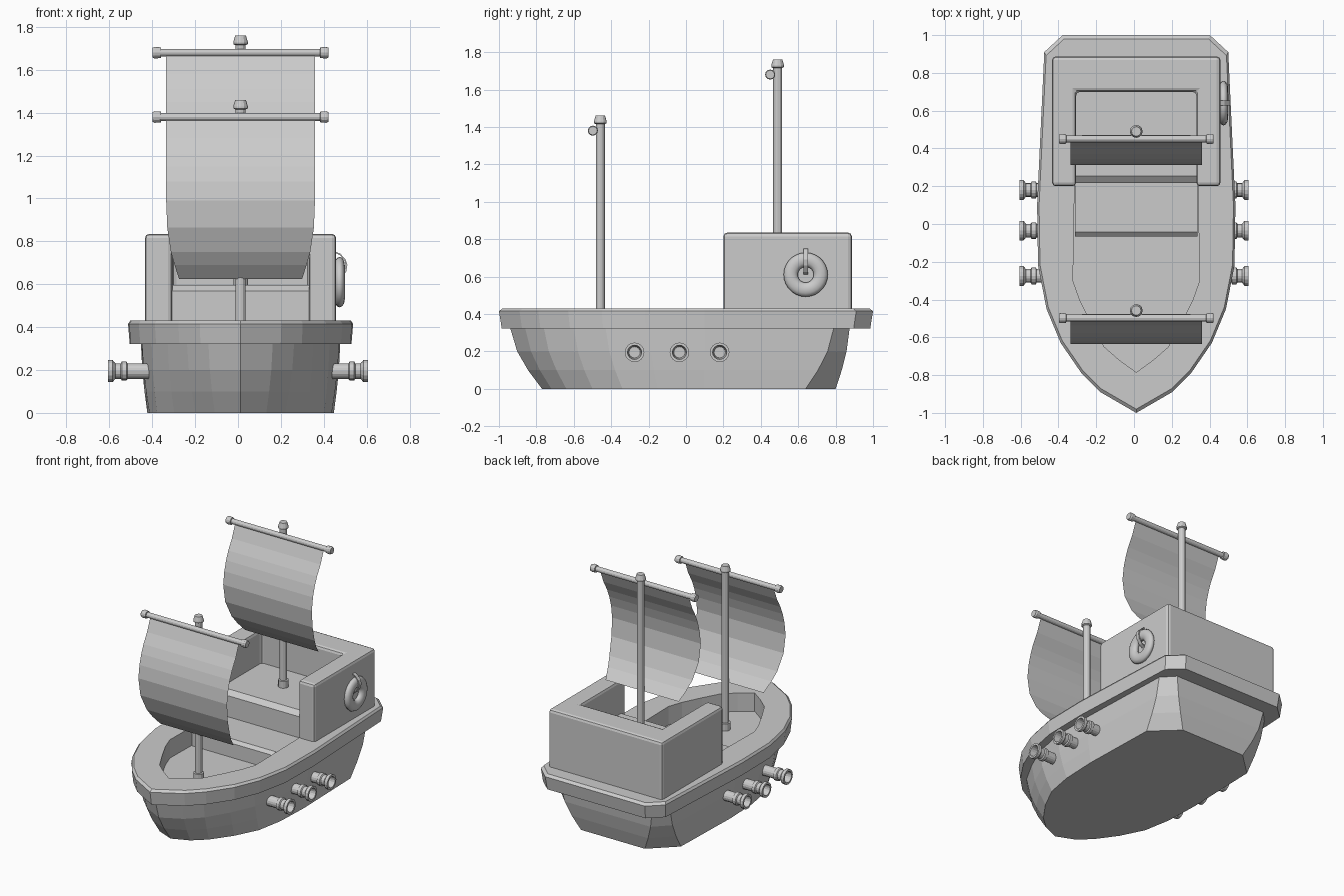
import bpy, bmesh, math
from mathutils import Matrix, Vector

if "Cube" in bpy.data.objects:
    bpy.data.objects.remove(bpy.data.objects["Cube"])

CX = 0.012  # centre line of the ship


def finish(name, bm, smooth=False, bevel=0):
    bmesh.ops.remove_doubles(bm, verts=bm.verts, dist=1e-5)
    bmesh.ops.recalc_face_normals(bm, faces=bm.faces)
    me = bpy.data.meshes.new(name)
    bm.to_mesh(me)
    bm.free()
    ob = bpy.data.objects.new(name, me)
    bpy.context.collection.objects.link(ob)
    for p in me.polygons:
        p.use_smooth = smooth
    if bevel:
        m = ob.modifiers.new("bevel", 'BEVEL')
        m.width, m.segments = bevel, 2
    return ob


def loft(bm, rings, closed=True):
    vs = [[bm.verts.new(p) for p in r] for r in rings]
    n = len(vs[0])
    for a, b in zip(vs, vs[1:]):
        for i in range(n if closed else n - 1):
            j = (i + 1) % n
            bm.faces.new((a[i], a[j], b[j], b[i]))
    return vs


def lathe(name, prof, n, mat):
    """Revolve (radius, height) points around local z, then place with mat."""
    bm = bmesh.new()
    rings = [[mat @ Vector((r * math.cos(2 * math.pi * i / n), r * math.sin(2 * math.pi * i / n), h))
              for i in range(n)] for r, h in prof]
    vs = loft(bm, rings)
    bm.faces.new(vs[0][::-1])
    bm.faces.new(vs[-1])
    return finish(name, bm)


def prism(name, pts, axis, lo, hi, bevel=0):
    bm = bmesh.new()
    f = (lambda p, t: (t, *p)) if axis == 'x' else (lambda p, t: (*p, t))
    vs = loft(bm, [[f(p, t) for p in pts] for t in (lo, hi)])
    bm.faces.new(vs[0][::-1])
    bm.faces.new(vs[1])
    return finish(name, bm, bevel=bevel)


# Hull: half outlines from bow to stern, mirrored and lofted upwards
keel = [(0, -.77), (.12, -.72), (.21, -.64), (.31, -.5), (.39, -.34), (.425, -.15), (.435, .1), (.42, .64), (.25, .80)]
side = [(0, -.94), (.15, -.86), (.25, -.76), (.34, -.6), (.415, -.43), (.46, -.2), (.465, .1), (.44, .79), (.36, .875)]
rim = [(0, -1), (.19, -.89), (.29, -.79), (.40, -.63), (.475, -.45), (.52, -.22), (.525, .1), (.487, .91), (.39, 1)]
well = [(0, -.785), (.09, -.72), (.17, -.65), (.235, -.53), (.30, -.4), (.335, -.3), (.33, 0), (.32, .65), (.30, .7)]


def ring(half, z, s=1.0):
    full = half + [(-x, y) for x, y in half[:0:-1]]
    return [(CX + x * s, y * s, z) for x, y in full]


def mix(a, b, t):
    return [(p[0] + (q[0] - p[0]) * t, p[1] + (q[1] - p[1]) * t) for p, q in zip(a, b)]


bm = bmesh.new()
vs = loft(bm, [ring(keel, 0), ring(mix(keel, side, .44), .1), ring(mix(keel, side, .78), .2), ring(side, .325),
               ring(rim, .322, .985), ring(rim, .415), ring(rim, .43, .98),
               ring(well, .43), ring(well, .30)])
bm.faces.new(vs[0][::-1])
bm.faces.new(vs[-1])
finish("hull", bm)

# Stepped decks in the middle and under the cabin
prism("stepped_deck", [(-.065, .29), (-.065, .40), (-.042, .42), (.217, .42), (.217, .569),
                       (.254, .597), (.72, .597), (.72, .29)], 'x', CX - .325, CX + .325)

# U-shaped cabin wall, open to the front
o, i = .446, .318
prism("cabin_wall", [(CX - o, .20), (CX - i, .20), (CX - i, .70), (CX + i, .70), (CX + i, .20),
                     (CX + o, .20), (CX + o, .887), (CX - o, .887)], 'z', .41, .835, bevel=.02)

# Masts, yards and sails
sail_prof = [(-.04, 1.38), (-.08, 1.28), (-.12, 1.21), (-.145, 1.15), (-.165, 1.08), (-.177, .99),
             (-.162, .865), (-.115, .75), (-.075, .69), (-.018, .625)]
sail_half = [.347, .347, .347, .347, .347, .347, .342, .325, .308, .287]
for tag, y, dz, base in (("front", -.458, 0, .30), ("rear", .49, .30, .595)):
    top = 1.46 + dz
    lathe(tag + "_mast", [(.034, base - .01), (.034, base + .05), (.024, base + .052), (.024, top - .045),
                          (.034, top - .04), (.034, top - .03), (.025, top)], 12,
          Matrix.Translation((CX, y, 0)))
    lathe(tag + "_yard", [(.023, -.41), (.027, -.40), (.025, -.372), (.018, -.37),
                          (.018, .37), (.025, .372), (.027, .40), (.023, .41)], 12,
          Matrix.Translation((CX, y - .04, 1.38 + dz)) @ Matrix.Rotation(math.pi / 2, 4, 'Y'))
    bm = bmesh.new()
    loft(bm, [[(CX - w, y + py, pz + dz), (CX + w, y + py, pz + dz)]
              for (py, pz), w in zip(sail_prof, sail_half)], closed=False)
    finish(tag + "_sail", bm)

# Cannons, three on each side
cannon = [(.036, .40), (.036, .515), (.044, .52), (.044, .542), (.036, .547), (.036, .572),
          (.052, .585), (.052, .607), (.038, .607), (.030, .53)]
for s, side_name in ((1, "right"), (-1, "left")):
    for k, y in enumerate((-.275, -.035, .18)):
        lathe(f"{side_name}_cannon_{k + 1}", cannon, 16,
              Matrix.Translation((0, y, .195)) @ Matrix.Rotation(s * math.pi / 2, 4, 'Y'))

# Life ring hanging on the right cabin wall
bm = bmesh.new()
N, M = 28, 12
rings = []
for a in range(N + 1):
    t = 2 * math.pi * a / N
    rings.append([(.474 + .024 * math.sin(u), .64 + (.08 + .038 * math.cos(u)) * math.cos(t),
                   .61 + (.08 + .038 * math.cos(u)) * math.sin(t))
                  for u in (2 * math.pi * b / M for b in range(M))])
loft(bm, rings)
finish("life_ring", bm, smooth=True)

# Strap looped over the life ring
path = [(.45, .755), (.478, .742), (.502, .715), (.51, .69), (.505, .66), (.482, .625), (.45, .605)]
inner = [(.48 + (x - .48) * .75, .68 + (z - .68) * .86) for x, z in path]
bm = bmesh.new()
vs = loft(bm, [[(p[0], .627, p[1]), (p[0], .653, p[1]), (q[0], .653, q[1]), (q[0], .627, q[1])]
               for p, q in zip(path, inner)])
bm.faces.new(vs[0][::-1])
bm.faces.new(vs[-1])
finish("life_ring_strap", bm)
